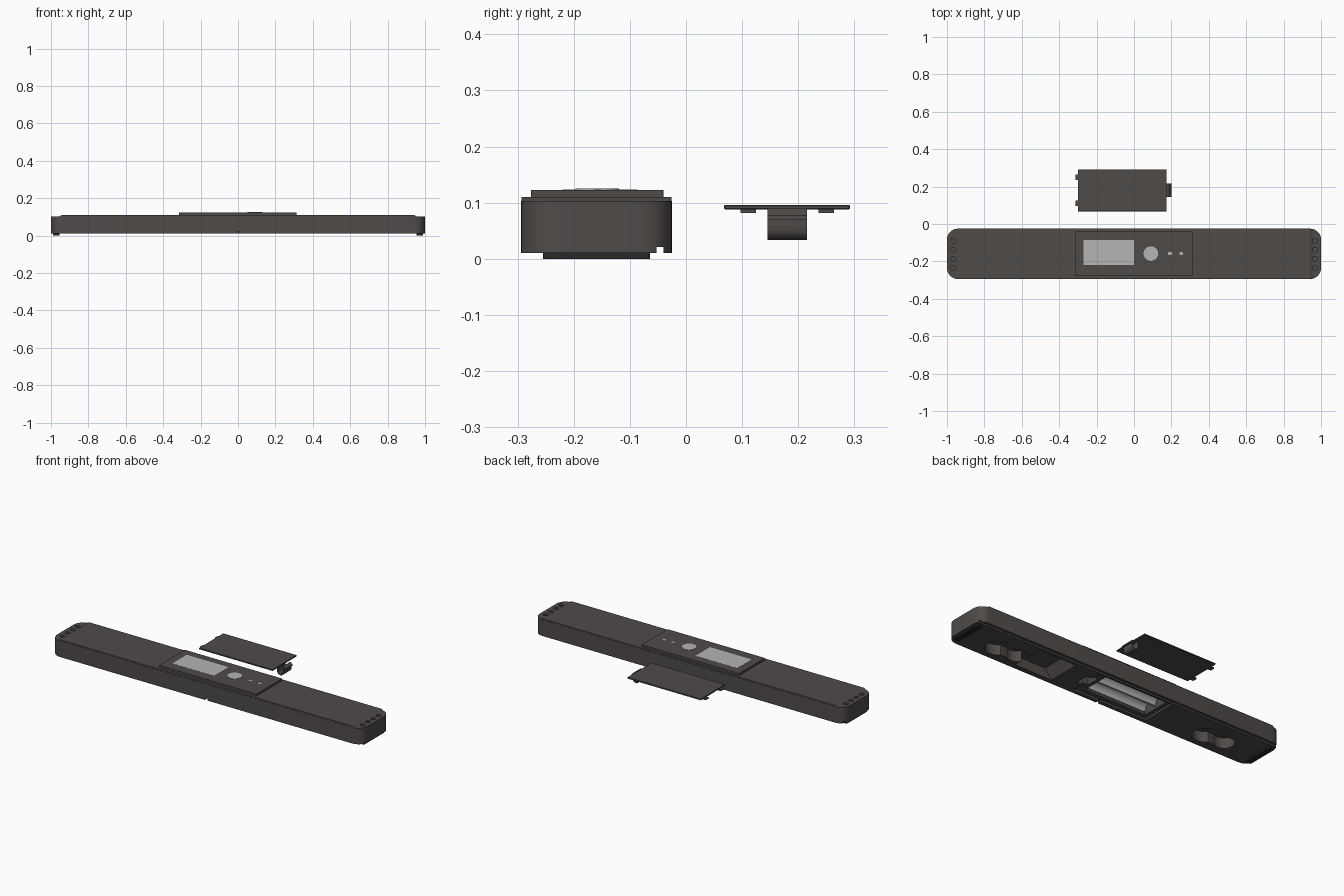
import bpy, bmesh, math
from mathutils import Vector

if "Cube" in bpy.data.objects:
    bpy.data.objects.remove(bpy.data.objects["Cube"])


def material(name, rgb):
    m = bpy.data.materials.new(name)
    m.diffuse_color = (*rgb, 1)
    m.use_nodes = True
    m.node_tree.nodes["Principled BSDF"].inputs["Base Color"].default_value = m.diffuse_color
    return m


CASE = material("charcoal_plastic", (0.078, 0.070, 0.066))
GREY = material("light_grey", (0.46, 0.46, 0.46))
RUBBER = material("black_rubber", (0.022, 0.021, 0.021))


def prism(name, pts, lo, hi, mat=CASE, axis="z"):
    """Extrude a closed 2D profile along an axis."""
    place = {"z": lambda p, h: (p[0], p[1], h),
             "y": lambda p, h: (p[0], h, p[1]),
             "x": lambda p, h: (h, p[0], p[1])}[axis]
    bm = bmesh.new()
    face = bm.faces.new([bm.verts.new(place(p, lo)) for p in pts])
    ext = bmesh.ops.extrude_face_region(bm, geom=[face])
    shift = Vector(place((0, 0), hi - lo))
    bmesh.ops.translate(bm, vec=shift, verts=[v for v in ext["geom"] if isinstance(v, bmesh.types.BMVert)])
    bmesh.ops.recalc_face_normals(bm, faces=bm.faces)
    me = bpy.data.meshes.new(name)
    bm.to_mesh(me)
    bm.free()
    me.materials.append(mat)
    ob = bpy.data.objects.new(name, me)
    bpy.context.collection.objects.link(ob)
    return ob


def arc(cx, cy, r, a0, a1, n):
    return [(cx + r * math.cos(math.radians(a0 + (a1 - a0) * i / n)),
             cy + r * math.sin(math.radians(a0 + (a1 - a0) * i / n))) for i in range(n + 1)]


def rect(x0, x1, y0, y1, r=0.0, n=8):
    if r == 0:
        return [(x0, y0), (x1, y0), (x1, y1), (x0, y1)]
    return (arc(x0 + r, y0 + r, r, 180, 270, n) + arc(x1 - r, y0 + r, r, 270, 360, n)
            + arc(x1 - r, y1 - r, r, 0, 90, n) + arc(x0 + r, y1 - r, r, 90, 180, n))


def circle(cx, cy, r, n=32):
    return arc(cx, cy, r, 0, 360, n)[:-1]


def cut(target, pts, lo, hi, axis="z"):
    tool = prism("cutter", pts, lo, hi, axis=axis)
    tool.hide_render = True
    mod = target.modifiers.new("cut", "BOOLEAN")
    mod.operation, mod.solver, mod.object = "DIFFERENCE", "EXACT", tool
    bpy.context.view_layer.objects.active = target
    bpy.ops.object.modifier_apply(modifier=mod.name)
    bpy.data.objects.remove(tool)


def smooth(ob):
    bpy.ops.object.select_all(action="DESELECT")
    ob.select_set(True)
    bpy.context.view_layer.objects.active = ob
    bpy.ops.object.shade_smooth_by_angle(angle=math.radians(30))


Y0, Y1 = -0.294, -0.025
YC = -0.158

# Main case with rounded plan corners
case = prism("main_case", rect(-1, 1, Y0, Y1, 0.058), 0.01, 0.103)

# Grooves in the underside: along the back edge and across the middle
cut(case, rect(-1.1, 1.1, -0.053, -0.040), -0.01, 0.021)
cut(case, rect(-0.008, 0.008, Y0 - 0.02, -0.2), -0.01, 0.021)

# Keyhole-shaped hanging recesses
for s in (-1, 1):
    cx = s * 0.69
    keyhole = (arc(cx + 0.055, -0.19, 0.070, -140, 140, 24)
               + arc(cx - 0.070, -0.19, 0.055, 55, 305, 20))
    cut(case, keyhole, -0.01, 0.07)

# Tapering square recess
cut(case, [(0.32, 0), (0.57, 0), (0.57, 0.065), (0.37, 0.065)], -0.265, -0.07, "y")

# Battery bay: cover ledge, deep pocket and latch slot
cut(case, rect(-0.305, 0.178, -0.272, -0.060), -0.01, 0.022)
cut(case, rect(-0.28, 0.12, -0.245, -0.08), -0.01, 0.08)
cut(case, rect(0.14, 0.215, -0.20, -0.12), -0.01, 0.07)

# Sound holes in the lowered ends
for s in (-1, 1):
    for i in range(4):
        cut(case, circle(s * 0.968, -0.09 - 0.048 * i, 0.013, 16), 0.085, 0.12)
smooth(case)

# Raised top deck, sloped at the ends
deck = prism("top_deck", [(-0.955, 0.103), (0.955, 0.103), (0.942, 0.110), (-0.942, 0.110)],
             Y0 + 0.001, Y1 - 0.001, axis="y")

# Control panel with screen, button and indicators
prism("control_panel", rect(-0.315, 0.312, -0.276, -0.040, 0.004, 3), 0.109, 0.1225)
prism("screen", rect(-0.27, 0.0, -0.22, -0.086), 0.120, 0.1232, GREY)
smooth(prism("round_button", circle(0.09, YC, 0.039, 40), 0.120, 0.125, GREY))
for i, x in enumerate((0.193, 0.253)):
    prism(f"indicator_{i + 1}", rect(x - 0.010, x + 0.010, YC - 0.007, YC + 0.007), 0.120, 0.1232, GREY)

# Battery cradle with two round troughs, open downwards
trough = (arc(-0.2035, 0.035, 0.036, 180, 0, 14) + arc(-0.1215, 0.035, 0.036, 180, 0, 14))
cradle = prism("battery_cradle", [(-0.245, 0.035)] + trough + [(-0.08, 0.035), (-0.08, 0.08), (-0.245, 0.08)],
               -0.275, 0.115, GREY, "x")
smooth(cradle)

# End feet
for side, s in (("left", -1), ("right", 1)):
    x0, x1 = sorted((s * 0.955, s * 0.99))
    prism(f"{side}_foot", rect(x0, x1, -0.255, -0.064, 0.006, 3), 0.0, 0.012, RUBBER)

# Detached battery cover with a bevelled upper rim
cover = prism("battery_cover", rect(-0.30, 0.175, 0.068, 0.292), 0.088, 0.096)
bev = cover.modifiers.new("rim", "BEVEL")
bev.width, bev.segments = 0.0015, 1

# Locating tabs under the cover's left edge
for i, y in enumerate((0.111, 0.250)):
    prism(f"cover_tab_{i + 1}", rect(-0.313, -0.285, y - 0.014, y + 0.014), 0.082, 0.0885)

# Springy U-shaped latch: outer curve down and back up, with a thumb lip
outer = [(0.150, 0.090)] + arc(0.1715, 0.055, 0.0215, 180, 360, 12) + [(0.193, 0.070), (0.201, 0.070), (0.201, 0.077), (0.187, 0.090)]
inner = [(0.187, 0.055)] + arc(0.1715, 0.055, 0.0155, 0, -180, 12)[1:] + [(0.156, 0.090)]
smooth(prism("cover_latch", outer + inner, 0.145, 0.216, axis="y"))
